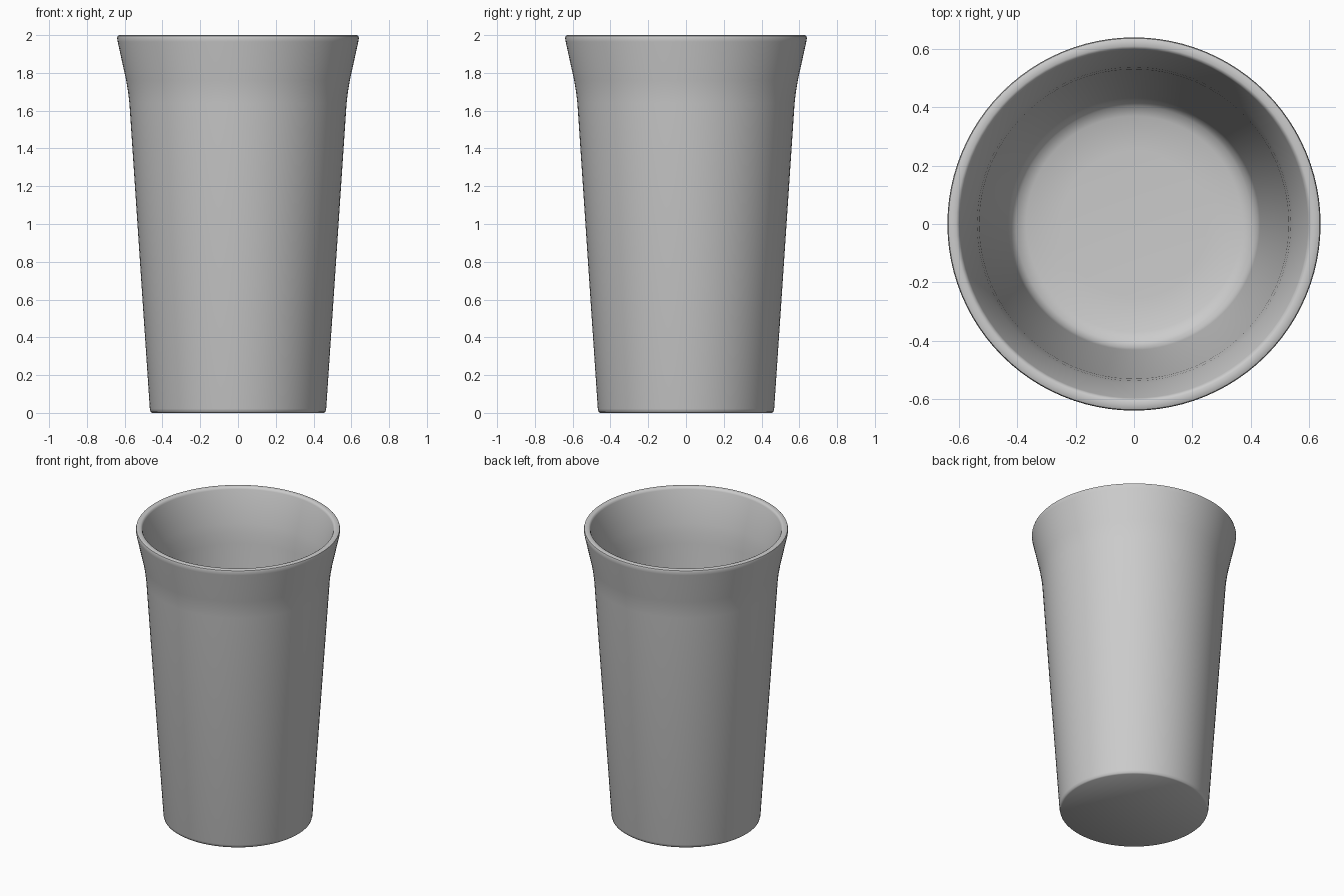
import bpy, bmesh, math

if "Cube" in bpy.data.objects:
    bpy.data.objects.remove(bpy.data.objects["Cube"])

SEGMENTS = 96

# Cup profile (radius, height): base, outer wall, flared lip, inner wall, floor
profile = [
    (0.0, 0.0), (0.455, 0.0), (0.463, 0.006), (0.467, 0.022),
    (0.575, 1.64), (0.582, 1.70), (0.592, 1.76), (0.637, 1.965),
    (0.64, 1.985), (0.637, 1.996), (0.628, 2.0), (0.61, 2.0),
    (0.602, 1.996), (0.597, 1.985),
    (0.548, 1.77), (0.538, 1.71), (0.531, 1.64),
    (0.432, 0.16), (0.424, 0.12), (0.405, 0.095), (0.37, 0.08),
    (0.25, 0.073), (0.0, 0.07),
]

# Lathe the profile around the z axis
bm = bmesh.new()
verts = [bm.verts.new((r, 0, z)) for r, z in profile]
edges = [bm.edges.new(pair) for pair in zip(verts, verts[1:])]
bmesh.ops.spin(bm, geom=verts + edges, cent=(0, 0, 0), axis=(0, 0, 1),
               angle=math.tau, steps=SEGMENTS, use_duplicate=False)
bmesh.ops.remove_doubles(bm, verts=bm.verts[:], dist=0.0005)
bmesh.ops.recalc_face_normals(bm, faces=bm.faces[:])

mesh = bpy.data.meshes.new("cup")
bm.to_mesh(mesh)
bm.free()
cup = bpy.data.objects.new("cup", mesh)
bpy.context.collection.objects.link(cup)

# Smooth walls, sharp base edge
bpy.context.view_layer.objects.active = cup
cup.select_set(True)
bpy.ops.object.shade_smooth_by_angle(angle=math.radians(40))
